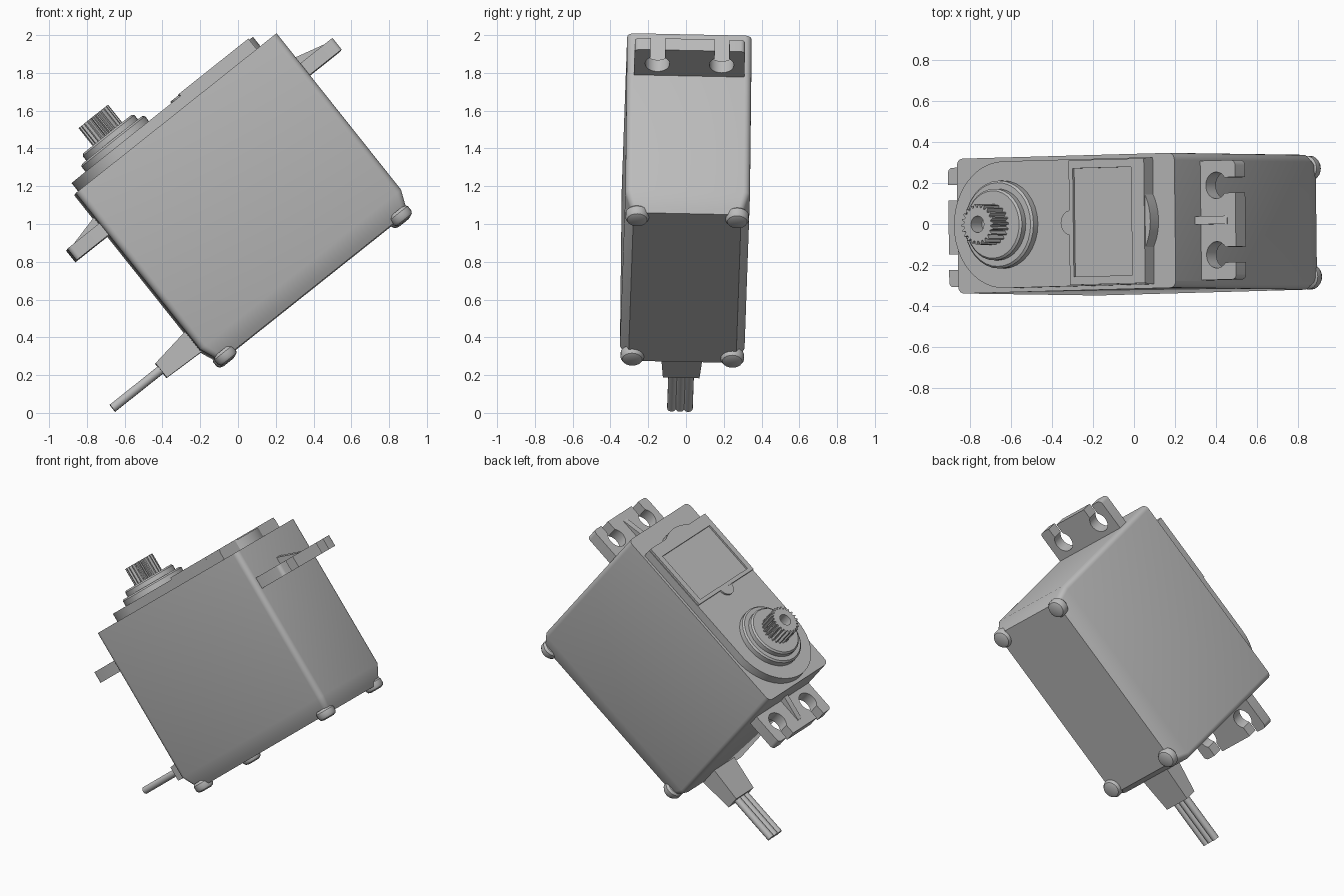
import bpy, bmesh
from math import sin, cos, pi, tau, radians, asin
from mathutils import Vector, Matrix

cube = bpy.data.objects.get("Cube")
if cube:
    bpy.data.objects.remove(cube, do_unlink=True)

grey = bpy.data.materials.new("grey_plastic")
grey.use_nodes = True
COLOUR = (0.5, 0.5, 0.5, 1)
grey.diffuse_color = COLOUR
grey.node_tree.nodes["Principled BSDF"].inputs["Base Color"].default_value = COLOUR

# Tilted frame of the whole motor: u along the case, w along the shaft
tilt = radians(38.5)
u = Vector((cos(tilt), 0.022, sin(tilt))).normalized()
w = Vector((-sin(tilt), 0.009, cos(tilt)))
v = w.cross(u).normalized()
w = u.cross(v)
FRAME = Matrix.Translation((0, -0.025, 0)) @ Matrix((u, v, w)).transposed().to_4x4()

LEFT, RIGHT = 0.045, 1.405      # case ends
MID = (LEFT + RIGHT) / 2
SHAFT = 0.378                   # shaft position along the case
TOP, PLATE = 1.443, 1.50        # case top, cover plate top


def loft(name, loops):
    """Skin a list of equal-length point loops and cap both ends."""
    bm = bmesh.new()
    rings = [[bm.verts.new(p) for p in loop] for loop in loops]
    n = len(rings[0])
    for r0, r1 in zip(rings, rings[1:]):
        for i in range(n):
            j = (i + 1) % n
            bm.faces.new((r0[i], r0[j], r1[j], r1[i]))
    bm.faces.new(rings[0][::-1])
    bm.faces.new(rings[-1])
    bmesh.ops.recalc_face_normals(bm, faces=bm.faces)
    mesh = bpy.data.meshes.new(name)
    bm.to_mesh(mesh)
    bm.free()
    mesh.transform(FRAME)
    mesh.materials.append(grey)
    mesh.shade_smooth()
    mesh.set_sharp_from_angle(angle=radians(32))
    obj = bpy.data.objects.new(name, mesh)
    bpy.context.collection.objects.link(obj)
    return obj


def at(outline, c):
    return [(a, b, c) for a, b in outline]


def prism(name, outline, c0, c1):
    return loft(name, [at(outline, c0), at(outline, c1)])


def arc(a, b, r, start, end, steps):
    return [(a + r * cos(start + (end - start) * i / steps),
             b + r * sin(start + (end - start) * i / steps)) for i in range(steps + 1)]


def circle(a, b, r, n=32):
    return arc(a, b, r, 0, tau * (n - 1) / n, n - 1)


def rounded(a0, a1, half, r, steps=5):
    pts = []
    for k, (a, b) in enumerate(((a1 - r, half - r), (a0 + r, half - r),
                                (a0 + r, r - half), (a1 - r, r - half))):
        pts += arc(a, b, r, k * pi / 2, (k + 1) * pi / 2, steps)
    return pts


def box(a0, a1, half):
    return [(a0, -half), (a1, -half), (a1, half), (a0, half)]


# Case with tapered bottom
loft("case", [
    at(rounded(LEFT + 0.05, RIGHT - 0.05, 0.285, 0.03), 0.27),
    at(rounded(LEFT + 0.035, RIGHT - 0.035, 0.30, 0.03), 0.30),
    at(rounded(LEFT, RIGHT, 0.33, 0.035), 0.385),
    at(rounded(LEFT, RIGHT, 0.33, 0.035), TOP)])

# Cover plate, rounded around the shaft
end = 1.27
prism("cover_plate", arc(SHAFT, 0, 0.31, pi / 2, 3 * pi / 2, 24)
      + [(end, -0.31), (end, 0.31)], TOP - 0.01, PLATE)
prism("cover_bulge", arc(end - 0.24, 0, 0.272, -0.5, 0.5, 12), TOP - 0.01, PLATE + 0.008)

# Raised frame with recessed panel and thumb tab
loft("panel_frame", [
    at(box(0.80, end, 0.305), PLATE - 0.01), at(box(0.80, end, 0.305), PLATE + 0.014),
    at(box(0.825, 1.19, 0.265), PLATE + 0.014), at(box(0.825, 1.19, 0.265), PLATE + 0.002)])
prism("panel_tab", arc(0.805, 0, 0.06, pi / 2, 3 * pi / 2, 12), PLATE - 0.01, PLATE + 0.012)

# Stepped bearing collar
loft("bearing_collar", [at(circle(SHAFT, 0, r), c) for r, c in (
    (0.215, PLATE - 0.01), (0.215, 1.535), (0.205, 1.545),
    (0.175, 1.545), (0.175, 1.575), (0.165, 1.585))])

# Splined output shaft with screw hole
TEETH = 22
steps = TEETH * 4
spline = [(SHAFT + r * cos(tau * i / steps), r * sin(tau * i / steps))
          for i in range(steps) for r in [0.1 if i % 4 < 2 else 0.083]]
bore = circle(SHAFT, 0, 0.04, steps)
loft("output_shaft", [at(spline, 1.57), at(spline, 1.705), at(bore, 1.705), at(bore, 1.62)])

# Mounting ears: open round slots, and a wedge rib on top
HOLE, SLOT, REACH = 0.065, 0.038, 0.217
gap = asin(SLOT / HOLE)


def slot(b):
    return ([(REACH, b - SLOT)] + arc(0.098, b, HOLE, -gap, gap - tau, 24)
            + [(REACH, b + SLOT)])


ear = ([(-0.02, -0.292)] + arc(REACH - 0.025, -0.267, 0.025, -pi / 2, 0, 4) + slot(-0.17)
       + slot(0.17) + arc(REACH - 0.025, 0.267, 0.025, 0, pi / 2, 4) + [(-0.02, 0.292)])
for side, s, start in (("left", 1, RIGHT), ("right", -1, LEFT)):
    prism(side + "_mounting_ear", [(start + s * d, b) for d, b in ear], 1.162, 1.24)
    loft(side + "_ear_rib", [[(start + s * d, b, c) for d, c in
                              ((-0.02, 1.23), (0.165, 1.23), (0.165, 1.243), (0, 1.285), (-0.02, 1.285))]
                             for b in (-0.02, 0.02)])

# Rounded screw heads under the four corners
for a in (MID - 0.593, MID + 0.593):
    for b in (-0.265, 0.265):
        loft("corner_screw", [at(circle(a, b, r, 20), c) for r, c in (
            (0.035, 0.243), (0.053, 0.25), (0.062, 0.265), (0.062, 0.295), (0.05, 0.31))])

# Cable strain relief and three wires
relief = [[(a, b, c) for b, c in ((-h, c0), (h, c0), (h, c1), (-h, c1))]
          for a, h, c0, c1 in ((LEFT + 0.03, 0.115, 0.372, 0.515), (-0.18, 0.097, 0.38, 0.477))]
loft("strain_relief", relief)
for k in (-1, 0, 1):
    ring = circle(k * 0.044, 0.433, 0.024, 14)
    loft("wire", [[(a, b, c) for b, c in ring] for a in (-0.16, -0.505)])
